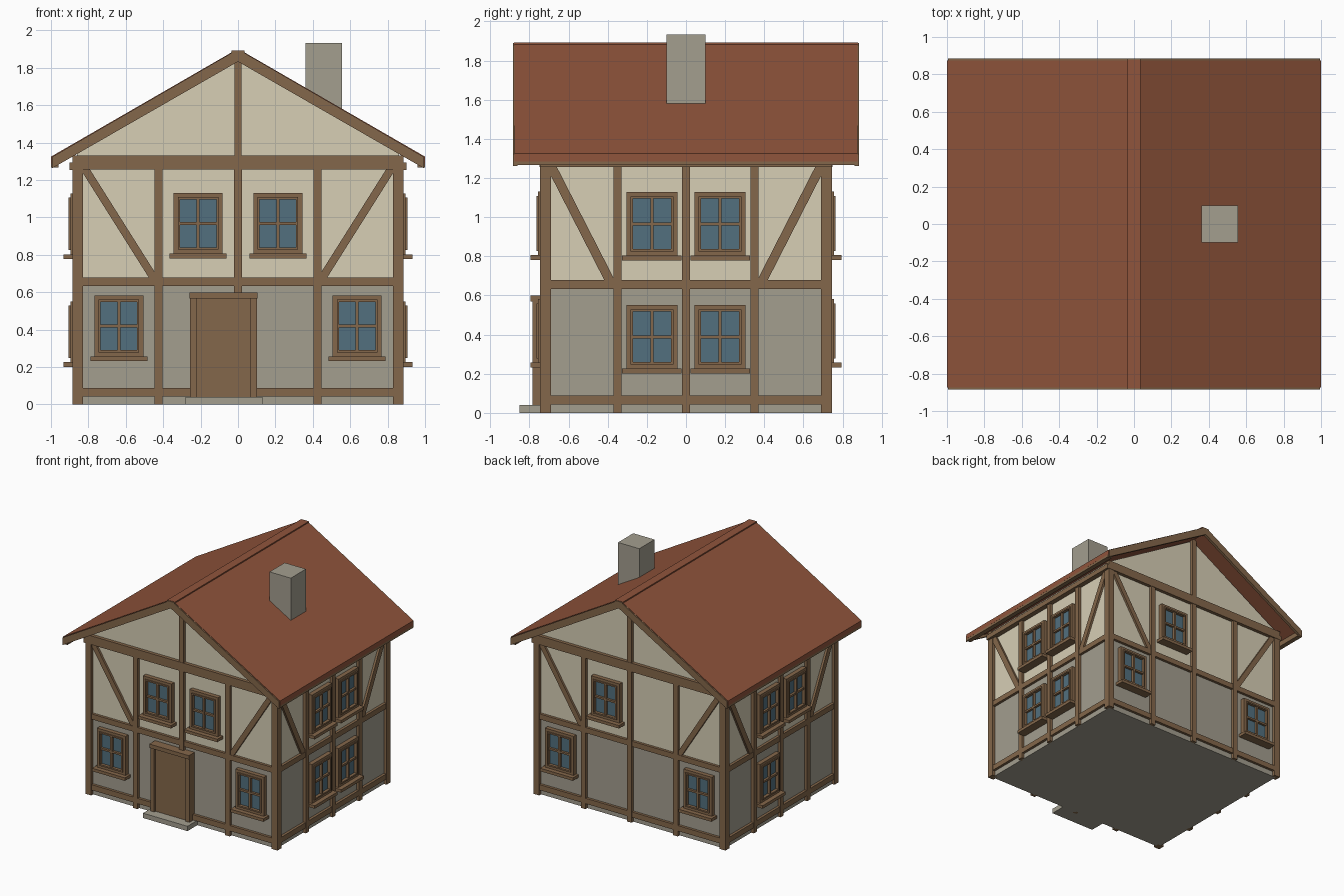
import bpy
import bmesh

cube = bpy.data.objects.get("Cube")
if cube:
    bpy.data.objects.remove(cube, do_unlink=True)


def material(name, colour):
    m = bpy.data.materials.new(name)
    m.use_nodes = True
    m.diffuse_color = (*colour, 1)
    m.node_tree.nodes["Principled BSDF"].inputs["Base Color"].default_value = (*colour, 1)
    return m


PLASTER = material("cream plaster", (0.68, 0.62, 0.46))
STONE = material("grey stone", (0.367, 0.342, 0.275))
WOOD = material("brown timber", (0.231, 0.136, 0.069))
TILE = material("terracotta tile", (0.28, 0.09, 0.045))
GLASS = material("blue glass", (0.084, 0.162, 0.209))

# Wall planes and the reach of the timber frame
HALF_X, HALF_Y = 0.86, 0.72
WALLS = {
    "front": ("x", -1, HALF_Y),
    "back": ("x", 1, HALF_Y),
    "left": ("y", 1, HALF_X),
    "right": ("y", -1, HALF_X),
}


def rect(u0, u1, z0, z1):
    return [(u0, z0), (u1, z0), (u1, z1), (u0, z1)]


def mirror(poly):
    return [(-u, z) for u, z in poly]


def part(name, mat, axis, prisms):
    """Join prisms (profile, depth0, depth1); profiles lie in the axis/z plane."""
    bm = bmesh.new()
    for poly, d0, d1 in prisms:
        rings = []
        for d in (d0, d1):
            rings.append([bm.verts.new((u, d, z) if axis == "x" else (d, u, z)) for u, z in poly])
        a, b = rings
        bm.faces.new(a)
        bm.faces.new(b)
        n = len(poly)
        for i in range(n):
            j = (i + 1) % n
            bm.faces.new((a[i], a[j], b[j], b[i]))
    bmesh.ops.recalc_face_normals(bm, faces=bm.faces)
    mesh = bpy.data.meshes.new(name)
    bm.to_mesh(mesh)
    bm.free()
    mesh.materials.append(mat)
    ob = bpy.data.objects.new(name, mesh)
    bpy.context.collection.objects.link(ob)
    return ob


def on_wall(wall, name, mat, prisms):
    """Place prisms on a wall; depths are measured outwards from it."""
    axis, sign, plane = WALLS[wall]
    return part(wall + "_" + name, mat, axis,
                [(p, sign * (plane + d0), sign * (plane + d1)) for p, d0, d1 in prisms])


def ring(u0, u1, z0, z1, w, d0, d1):
    return [(rect(u0, u0 + w, z0, z1), d0, d1), (rect(u1 - w, u1, z0, z1), d0, d1),
            (rect(u0 + w, u1 - w, z0, z0 + w), d0, d1),
            (rect(u0 + w, u1 - w, z1 - w, z1), d0, d1)]


def window(wall, name, u, z):
    """Window centred on u with the foot of its frame at z."""
    w, h = 0.131, 0.325
    mid = z + h / 2
    frame = ring(u - w, u + w, z, z + h, 0.028, -0.01, 0.036)
    frame += ring(u - w + 0.022, u + w - 0.022, z + 0.022, z + h - 0.022, 0.012, -0.01, 0.045)
    frame.append((rect(u - 0.008, u + 0.008, z + 0.03, z + h - 0.03), 0, 0.04))
    frame.append((rect(u - w + 0.03, u + w - 0.03, mid - 0.008, mid + 0.008), 0, 0.039))
    on_wall(wall, name + "_frame", WOOD, frame)
    on_wall(wall, name + "_sill", WOOD, [(rect(u - 0.152, u + 0.152, z - 0.025, z), -0.01, 0.074)])
    on_wall(wall, name + "_panes", GLASS,
            [(rect(u - w + 0.025, u + w - 0.025, z + 0.025, z + h - 0.025), 0.012, 0.02)])


# Masonry ground floor and plastered upper floor with gables
part("ground_floor", STONE, "x", [(rect(-HALF_X, HALF_X, 0, 0.65), -HALF_Y, HALF_Y)])
gable = [(-HALF_X, 0.65), (HALF_X, 0.65), (HALF_X, 1.34), (0, 1.845), (-HALF_X, 1.34)]
part("upper_floor", PLASTER, "x", [(gable, -HALF_Y, HALF_Y)])

# Corner posts
for y in (-1, 1):
    part("front_corner_posts" if y < 0 else "back_corner_posts", WOOD, "x",
         [(rect(s * 0.83, s * 0.885, 0, 1.3), y * 0.69, y * 0.745) for s in (-1, 1)])

# Posts, rails and braces on each wall
for wall, (axis, sign, plane) in WALLS.items():
    gable_end = axis == "x"
    reach = 0.88 if gable_end else 0.74
    inner = 0.425 if gable_end else 0.35
    posts = [(rect(u - 0.021, u + 0.021, 0, 1.27), -0.01, 0.025) for u in (-inner, 0, inner)]
    on_wall(wall, "posts", WOOD, posts)
    on_wall(wall, "rails", WOOD, [(rect(-reach, reach, z, z + 0.045), -0.01, 0.022)
                                  for z in (0.044, 0.633)])
    if gable_end:
        on_wall(wall, "tie_beam", WOOD, [(rect(-0.885, 0.885, 1.257, 1.33), -0.01, 0.028)])
        on_wall(wall, "king_post", WOOD, [(rect(-0.02, 0.02, 1.3, 1.86), -0.01, 0.025)])
        brace = [(0.85, 1.27), (0.80, 1.27), (0.415, 0.66), (0.465, 0.66)]
    else:
        on_wall(wall, "top_plate", WOOD, [(rect(-0.745, 0.745, 1.255, 1.295), -0.01, 0.042)])
        brace = [(0.72, 1.27), (0.667, 1.27), (0.355, 0.66), (0.408, 0.66)]
    on_wall(wall, "braces", WOOD, [(brace, -0.01, 0.018), (mirror(brace), -0.01, 0.018)])

# Windows
for side, u in (("left", 0.637), ("right", -0.637)):
    for wall in ("front", "back"):
        window(wall, "lower_window_" + side, u, 0.257)
for wall, u in (("front", -0.213), ("front", 0.213), ("back", 0.213)):
    window(wall, "upper_window", u, 0.806)
for u in (-0.174, 0.174):
    for wall in ("left", "right"):
        window(wall, "upper_window", u, 0.803)
        if wall == "left" or u > 0:
            window(wall, "lower_window", u, 0.226)

# Door with surround and step
on_wall("front", "door_surround", WOOD, [
    (rect(-0.257, -0.222, 0.03, 0.57), -0.01, 0.065),
    (rect(0.067, 0.102, 0.03, 0.57), -0.01, 0.065),
    (rect(-0.26, 0.105, 0.568, 0.6), -0.01, 0.075)])
on_wall("front", "door", WOOD, [(rect(-0.224, 0.069, 0.03, 0.57), -0.01, 0.048)])
on_wall("front", "doorstep", STONE, [(rect(-0.28, 0.13, 0, 0.04), -0.01, 0.13)])

# Tiled roof slopes and ridge cap
slope = [(0, 1.886), (0.03, 1.885), (1.0, 1.325), (1.0, 1.285), (0, 1.85)]
part("left_roof_slope", TILE, "x", [(slope, -0.875, 0.875)])
part("right_roof_slope", TILE, "x", [(mirror(slope), -0.875, 0.875)])
part("ridge_cap", TILE, "x", [(rect(-0.035, 0.035, 1.85, 1.892), -0.878, 0.878)])

# Barge boards along the gable edges
board = [(0, 1.89), (0.035, 1.89), (0.035, 1.879), (0.995, 1.323), (0.995, 1.262), (0, 1.833)]
for name, y in (("front", -1), ("back", 1)):
    part(name + "_barge_boards", WOOD, "x",
         [(p, y * 0.862, y * 0.885) for p in (board, mirror(board))])

# Fascia boards under the eaves
for name, s in (("left", 1), ("right", -1)):
    part(name + "_fascia", WOOD, "x", [(rect(s * 0.96, s * 0.999, 1.266, 1.322), -0.872, 0.872)])

# Chimney
part("chimney", STONE, "x", [(rect(0.36, 0.556, 1.5, 1.933), -0.1, 0.1)])
